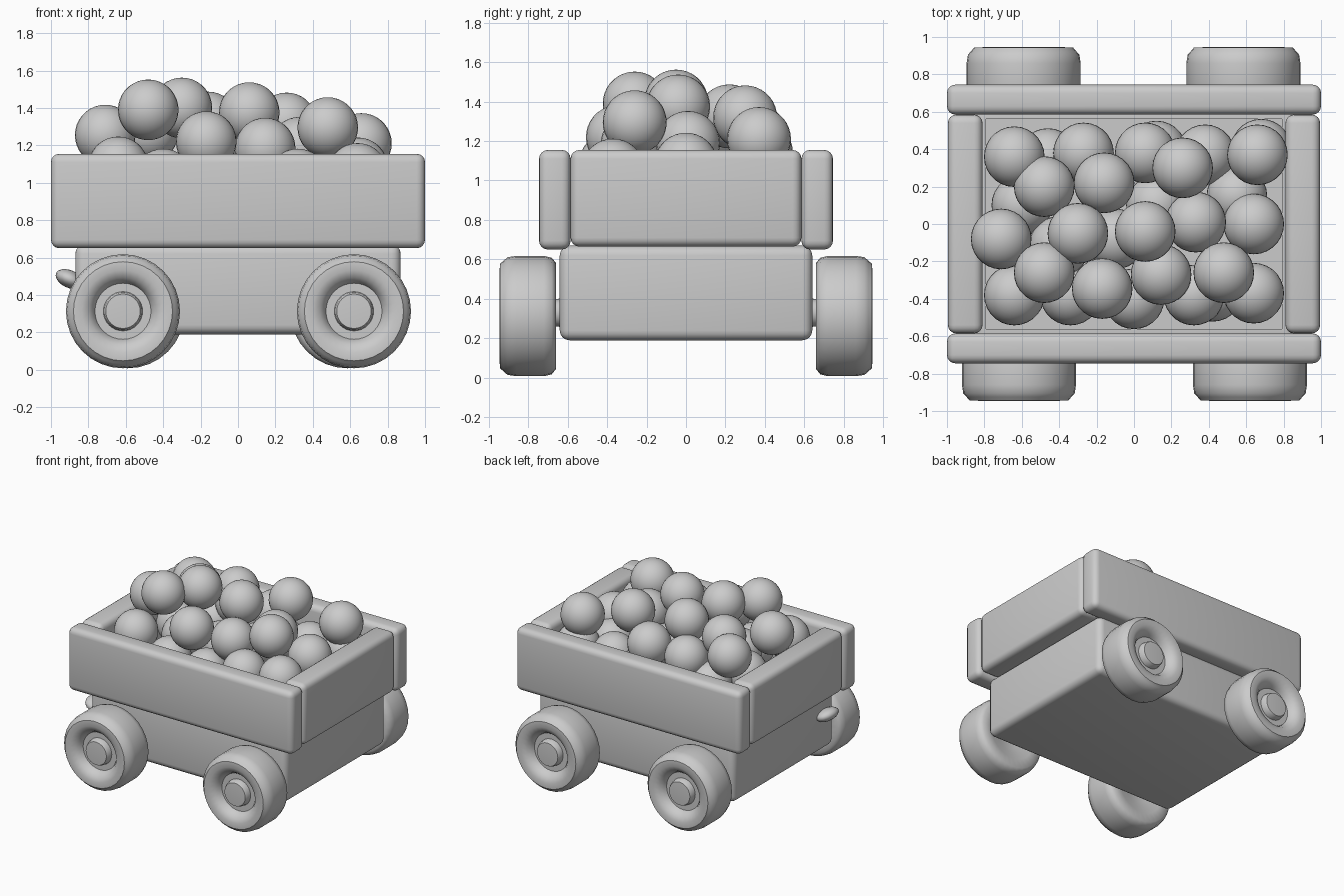
import bpy, bmesh, math
from mathutils import Vector, Matrix

if "Cube" in bpy.data.objects:
    bpy.data.objects.remove(bpy.data.objects["Cube"])

grey = bpy.data.materials.new("light_grey")
grey.diffuse_color = (0.6, 0.6, 0.6, 1)
grey.use_nodes = True
grey.node_tree.nodes["Principled BSDF"].inputs["Base Color"].default_value = grey.diffuse_color


def finish(name, bm, angle=40):
    bmesh.ops.recalc_face_normals(bm, faces=bm.faces)
    me = bpy.data.meshes.new(name)
    bm.to_mesh(me)
    bm.free()
    me.materials.append(grey)
    ob = bpy.data.objects.new(name, me)
    bpy.context.collection.objects.link(ob)
    bpy.ops.object.select_all(action='DESELECT')
    ob.select_set(True)
    bpy.context.view_layer.objects.active = ob
    bpy.ops.object.shade_smooth_by_angle(angle=math.radians(angle))
    return ob


def rounded_box(lo, hi, bevel):
    lo, hi = Vector(lo), Vector(hi)
    bm = bmesh.new()
    bmesh.ops.create_cube(bm, size=1)
    for v in bm.verts:
        v.co = Vector([(lo[i] + hi[i]) / 2 + v.co[i] * (hi[i] - lo[i]) for i in range(3)])
    bmesh.ops.bevel(bm, geom=bm.edges[:], offset=bevel, segments=4, profile=0.5, affect='EDGES')
    return bm


def lathe(name, profile, centre, side, segments=32):
    # profile of (radius, distance outwards) spun around the y axis
    bm = bmesh.new()
    vs = [bm.verts.new((r, side * h, 0)) for r, h in profile]
    es = [bm.edges.new(p) for p in zip(vs, vs[1:])]
    bmesh.ops.spin(bm, geom=vs + es, cent=(0, 0, 0), axis=(0, 1, 0),
                   angle=math.tau, steps=segments)
    bmesh.ops.remove_doubles(bm, verts=bm.verts, dist=1e-4)
    bmesh.ops.translate(bm, verts=bm.verts, vec=centre)
    return finish(name, bm)


# hollow lower body: rounded box whose top is inset and pushed down
bm = rounded_box((-0.87, -0.64, 0.19), (0.87, 0.64, 0.67), 0.05)
top = max(bm.faces, key=lambda f: f.calc_center_median().z + f.calc_area())
top = max([f for f in bm.faces if f.normal.z > 0.99], key=lambda f: f.calc_area())
bmesh.ops.inset_individual(bm, faces=[top], thickness=0.04)
floor = bmesh.ops.extrude_discrete_faces(bm, faces=[top])["faces"][0]
bmesh.ops.translate(bm, verts=floor.verts, vec=(0, 0, -0.38))
finish("lower_body", bm)

# upper boards
for s, n in ((-1, "front"), (1, "back")):
    y = sorted((s * 0.585, s * 0.745))
    finish(n + "_board", rounded_box((-1, y[0], 0.65), (1, y[1], 1.155), 0.045))
for s, n in ((-1, "left"), (1, "right")):
    x = sorted((s * 0.81, s * 0.995))
    finish(n + "_board", rounded_box((x[0], -0.585, 0.665), (x[1], 0.585, 1.155), 0.045))

# wheels with dished hubs, and axle stubs
tyre = [(0, 0.04), (0.10, 0.04), (0.20, 0.0), (0.27, 0.0), (0.295, 0.02), (0.305, 0.06),
        (0.305, 0.20), (0.298, 0.245), (0.28, 0.265), (0.265, 0.283), (0.22, 0.285),
        (0.18, 0.265), (0.158, 0.235), (0.15, 0.215), (0.105, 0.215), (0.10, 0.25),
        (0.092, 0.265), (0, 0.27)]
axle = [(0, 0), (0.085, 0), (0.07, 0.06), (0.07, 0.14), (0, 0.14)]
for x, s, n in ((-0.615, -1, "front_left"), (0.62, -1, "front_right"),
                (-0.59, 1, "back_left"), (0.585, 1, "back_right")):
    lathe(n + "_wheel", tyre, (x, s * 0.66, 0.313), s)
    lathe(n + "_axle", axle, (x, s * 0.59, 0.33), s, 16)

# small pointed hook on the left end
bm = bmesh.new()
bmesh.ops.create_uvsphere(bm, u_segments=16, v_segments=10, radius=1)
for v in bm.verts:
    x, y, z = v.co
    v.co = (-0.90 + 0.075 * x, -0.51 + 0.10 * y, 0.485 + 0.05 * z - 0.02 * x)
finish("hook", bm)

# heap of balls: upper layers, then the half hidden lower ones
upper = [(-0.48, -0.26, 1.39), (-0.30, -0.05, 1.40), (0.06, -0.04, 1.375), (0.26, 0.30, 1.32),
         (0.48, -0.26, 1.295), (0.66, 0.37, 1.21), (-0.17, -0.345, 1.22), (0.145, -0.27, 1.185),
         (-0.71, -0.08, 1.255), (-0.64, -0.38, 1.085), (-0.16, 0.22, 1.325), (-0.48, 0.20, 1.27),
         (0.64, 0.0, 1.08), (0.33, 0.01, 1.19), (0.64, -0.37, 1.05), (-0.64, 0.36, 1.22),
         (-0.27, 0.38, 1.12), (0.06, 0.38, 1.14)]
lower = [(-0.34, -0.38, 0.95), (0.0, -0.40, 0.95), (0.32, -0.38, 1.02), (0.42, -0.36, 0.90),
         (-0.46, 0.35, 0.95), (0.12, 0.39, 0.93), (0.38, 0.37, 0.97), (0.68, 0.40, 0.98),
         (-0.60, 0.10, 0.98), (-0.10, -0.08, 1.02), (0.12, 0.10, 1.0), (0.55, 0.15, 0.95),
         (-0.40, -0.12, 1.02)]
for i, p in enumerate(upper + lower):
    bm = bmesh.new()
    bmesh.ops.create_uvsphere(bm, u_segments=28, v_segments=18, radius=0.162,
                              matrix=Matrix.Translation(p))
    finish("ball_%02d" % (i + 1), bm)
